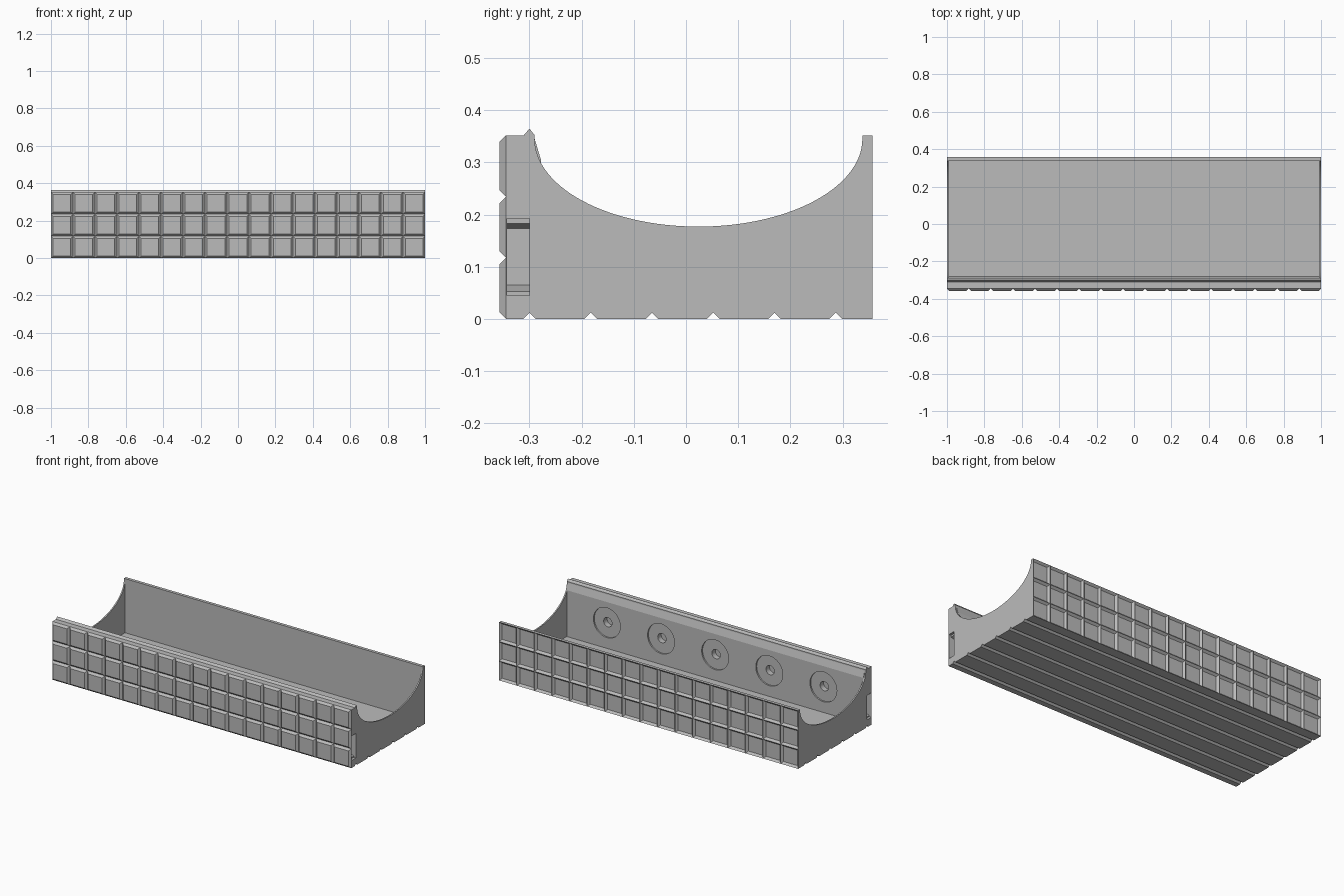
import bpy, bmesh, math
from mathutils import Matrix, Vector

if "Cube" in bpy.data.objects:
    bpy.data.objects.remove(bpy.data.objects["Cube"], do_unlink=True)

grey = bpy.data.materials.new("plain grey")
grey.use_nodes = True
grey.diffuse_color = (0.5, 0.5, 0.5, 1)
grey.node_tree.nodes["Principled BSDF"].inputs["Base Color"].default_value = (0.5, 0.5, 0.5, 1)

TOP = 0.352            # wall height
FRONT, BACK = -0.345, 0.344   # core faces behind the tile panels
RELIEF = 0.012         # depth of tiles, pockets and grooves


def make_object(name, bm):
    mesh = bpy.data.meshes.new(name)
    bm.to_mesh(mesh)
    bm.free()
    mesh.materials.append(grey)
    obj = bpy.data.objects.new(name, mesh)
    bpy.context.collection.objects.link(obj)
    return obj


def prism(name, points, axis, lo, hi):
    """Extrude a profile along x (points are y, z) or along y (points are x, z)."""
    bm = bmesh.new()
    place = (lambda a, b: (lo, a, b)) if axis == "x" else (lambda a, b: (a, lo, b))
    face = bm.faces.new([bm.verts.new(place(a, b)) for a, b in points])
    shift = Vector((hi - lo, 0, 0) if axis == "x" else (0, hi - lo, 0))
    new = bmesh.ops.extrude_face_region(bm, geom=[face])["geom"]
    bmesh.ops.translate(bm, vec=shift, verts=[v for v in new if isinstance(v, bmesh.types.BMVert)])
    if face.is_valid and len(bm.faces) < len(points) + 2:
        bm.faces.new(list(face.verts))
    bmesh.ops.recalc_face_normals(bm, faces=bm.faces[:])
    return make_object(name, bm)


def discs(name, radius, y_lo, y_hi):
    """Five round cutters in a row along the front wall."""
    bm = bmesh.new()
    for i in range(-2, 3):
        spot = Matrix.Translation((i * 0.362, (y_lo + y_hi) / 2, 0.18))
        bmesh.ops.create_cone(bm, cap_ends=True, segments=48, radius1=radius, radius2=radius,
                              depth=y_hi - y_lo, matrix=spot @ Matrix.Rotation(math.pi / 2, 4, "X"))
    return make_object(name, bm)


def cut(obj, cutter):
    mod = obj.modifiers.new("cut", "BOOLEAN")
    mod.operation = "DIFFERENCE"
    mod.solver = "EXACT"
    mod.object = cutter
    cutter.hide_render = True
    bpy.context.view_layer.objects.active = obj
    bpy.ops.object.modifier_apply(modifier=mod.name)
    bpy.data.objects.remove(cutter, do_unlink=True)


def tile_panel(name, y, facing, depth, rim):
    """Grid of 17 x 3 cells, each raised or sunk with sloping sides."""
    cols, rows = 17, 3
    bm = bmesh.new()
    grid = [[bm.verts.new((-1 + 2 * c / cols, y, TOP * r / rows)) for c in range(cols + 1)]
            for r in range(rows + 1)]
    for r in range(rows):
        for c in range(cols):
            quad = [grid[r][c], grid[r][c + 1], grid[r + 1][c + 1], grid[r + 1][c]]
            bm.faces.new(quad if facing < 0 else quad[::-1])
    bm.normal_update()
    cells = bm.faces[:]
    border = [e for e in bm.edges if e.is_boundary]
    if rim:
        new = bmesh.ops.extrude_edge_only(bm, edges=border)["geom"]
        bmesh.ops.translate(bm, vec=(0, rim, 0),
                            verts=[v for v in new if isinstance(v, bmesh.types.BMVert)])
        bm.normal_update()
    bmesh.ops.inset_individual(bm, faces=cells, thickness=RELIEF, depth=depth, use_even_offset=True)
    return make_object(name, bm)


# Outer profile: grooved underside, dipped end outline, ridge on the front wall
profile = [(FRONT, 0)]
for i in range(6):
    y = -0.30 + i * 0.1174
    profile += [(y - RELIEF, 0), (y, RELIEF), (y + RELIEF, 0)]
profile += [(BACK, 0), (BACK, TOP), (0.338, TOP)]
for i in range(61):
    a = math.pi * i / 60
    profile.append((0.024 + 0.314 * math.cos(a), 0.345 - 0.168 * math.sin(a)))
profile += [(-0.29, TOP), (-0.30, 0.365), (-0.311, TOP), (FRONT, TOP)]

# The end outline closes both ends; the middle keeps full-height walls
trough = prism("trough_body", profile, "x", -1, 1)
cavity = [(0.338, 0.025), (0.338, 0.5), (-0.29, 0.5), (-0.29, 0.345), (-0.278, 0.305), (-0.278, 0.025)]
cut(trough, prism("cavity_cutter", cavity, "x", -0.992, 0.992))

# Strips that complete the walls where the dipped outline cuts below their top
wall_top = [(-0.29, 0.345), (-0.278, 0.305), (-0.278, 0.29), (-0.30, 0.29), (-0.30, 0.345)]
prism("front_wall_lip", wall_top, "x", -0.992, 0.992)

# Round recesses with a centre hole on the inside of the front wall
cut(trough, discs("recess_cutter", 0.09, -0.287, -0.24))
cut(trough, discs("hole_cutter", 0.028, -0.32, -0.24))

# Stepped clip slot in each end
slot = [(1.02, 0.045), (0.985, 0.045), (0.985, 0.053), (0.95, 0.065),
        (0.95, 0.173), (0.985, 0.183), (0.985, 0.193), (1.02, 0.193)]
for side in (-1, 1):
    cut(trough, prism("slot_cutter", [(side * x, z) for x, z in slot], "y", -0.343, -0.30))

# Raised tiles on the front, matching sunken pockets on the back
tile_panel("front_tiles", FRONT, -1, RELIEF, 0)
tile_panel("back_pockets", 0.357, 1, -RELIEF, BACK - 0.357)
